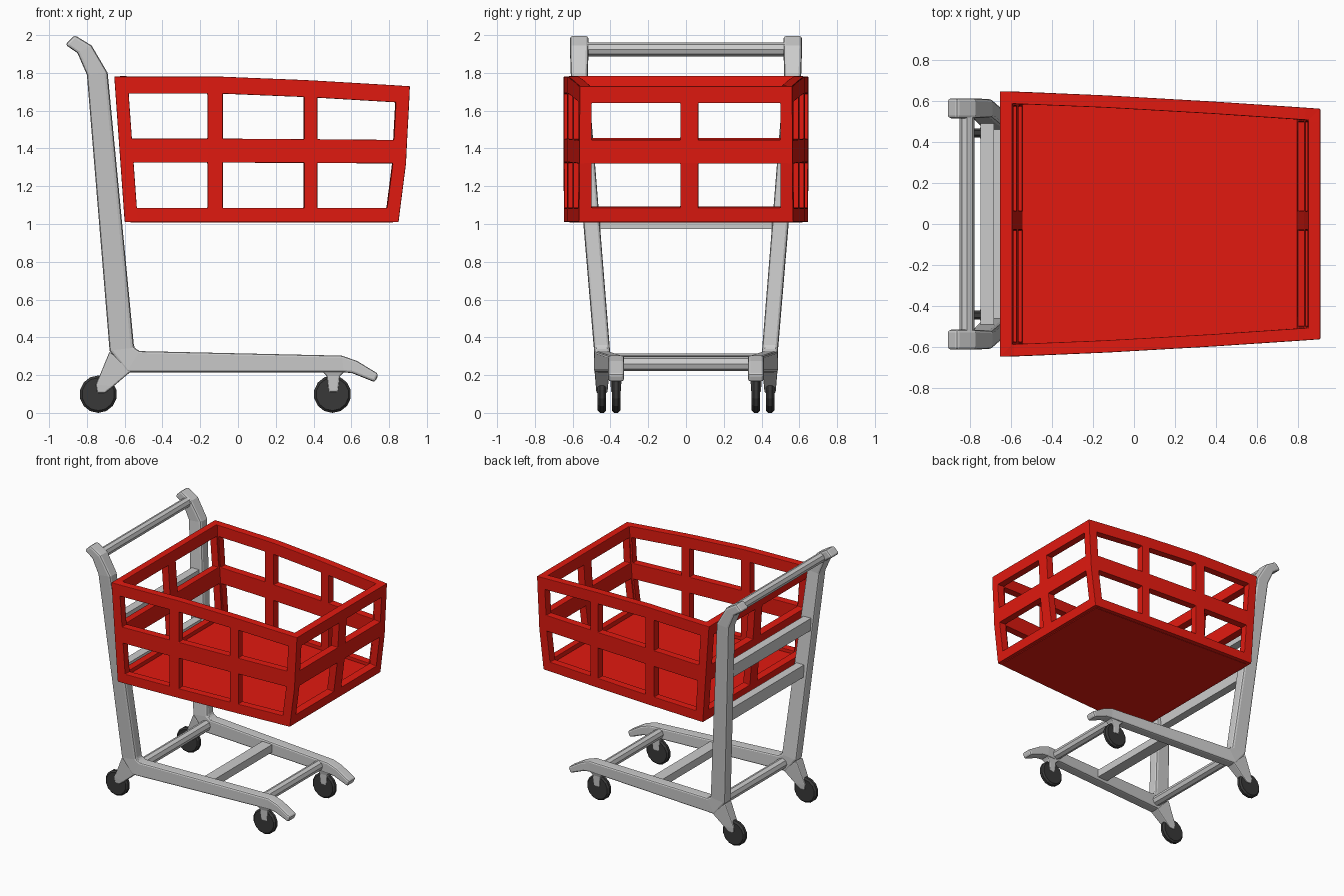
import bpy, bmesh, math

if "Cube" in bpy.data.objects:
    bpy.data.objects.remove(bpy.data.objects["Cube"])

def material(name, col):
    m = bpy.data.materials.new(name)
    m.diffuse_color = (*col, 1)
    m.use_nodes = True
    m.node_tree.nodes["Principled BSDF"].inputs["Base Color"].default_value = m.diffuse_color
    return m

RED = material("red_plastic", (0.76, 0.01, 0.005))
DARK = material("dark_rubber", (0.04, 0.04, 0.04))

def finish(bm, name, mat=None, bevel=0.012, segs=2, shell=0):
    bmesh.ops.recalc_face_normals(bm, faces=bm.faces[:])
    me = bpy.data.meshes.new(name)
    bm.to_mesh(me)
    bm.free()
    ob = bpy.data.objects.new(name, me)
    bpy.context.collection.objects.link(ob)
    if mat:
        me.materials.append(mat)
    if shell:
        s = ob.modifiers.new("shell", 'SOLIDIFY')
        s.thickness, s.offset, s.use_even_offset = shell, -1, True
    if bevel:
        b = ob.modifiers.new("bevel", 'BEVEL')
        b.width, b.segments, b.limit_method = bevel, segs, 'ANGLE'
        b.angle_limit = math.radians(35)
    return ob

def lerp(a, b, t):
    return a + (b - a) * max(0, min(1, t))

# ---- Basket walls: a ring of columns with window cells left open ----
def rear_x(z):
    return lerp(-0.60, -0.655, (z - 1.01) / 0.77)

def front_x(z):
    return lerp(0.85, 0.89, (z - 1.01) / 0.32) + lerp(0, 0.02, (z - 1.33) / 0.45)

def half_y(x):
    return 0.648 - 0.085 * max(0, (x + 0.65) / 1.56) ** 1.3

def drop(x):
    return 0.05 * max(0, (x + 0.1) / 1.0) ** 1.3

def ring(z, sag):
    xr, xf = rear_x(z), front_x(z)
    side = [xr, xr + 0.07, -0.16, -0.08, 0.35, 0.42, xf - 0.07]
    pts = [(x, -half_y(x)) for x in side]
    pts += [(xf, y) for y in (-half_y(xf), -0.5, -0.03, 0.065, 0.5)]
    pts += [(x, half_y(x)) for x in [xf] + side[:0:-1]]
    pts += [(xr, y) for y in (half_y(xr), 0.575, 0.065, -0.03, -0.575)]
    return [(x, y, z - sag * drop(x)) for x, y in pts]

bm = bmesh.new()
rows = [[bm.verts.new(p) for p in ring(z, sag)]
        for z, sag in ((1.01, 0), (1.085, 0), (1.325, 0.1), (1.452, 0.15), (1.69, 1), (1.78, 1))]
open_cols = [0, 1, 0, 1, 0, 1, 0] + [0, 1, 0, 1, 0]
n = len(rows[0])
for r in range(5):
    for c in range(n):
        if r in (1, 3) and open_cols[c % 12]:
            continue
        d = (c + 1) % n
        bm.faces.new((rows[r][c], rows[r][d], rows[r + 1][d], rows[r + 1][c]))
# make sure the shell grows inward
walls = finish(bm, "basket_walls", RED, 0.014, 2, 0.06)
f = walls.data.polygons[0]
if f.normal.y > 0:
    walls.data.flip_normals()

# ---- Basket floor ----
def floor_outline(z):
    i = 0.03
    a, b = rear_x(1.01) + i, front_x(1.01) - i
    return [(a, -half_y(a) + i, z), (b, -half_y(b) + i, z), (b, half_y(b) - i, z), (a, half_y(a) - i, z)]

bm = bmesh.new()
lo = [bm.verts.new(p) for p in floor_outline(1.008)]
hi = [bm.verts.new(p) for p in floor_outline(1.06)]
bm.faces.new(lo[::-1])
bm.faces.new(hi)
for i in range(4):
    j = (i + 1) % 4
    bm.faces.new((lo[i], lo[j], hi[j], hi[i]))
finish(bm, "basket_floor", RED, 0)

# ---- Side frames: uprights lean outward, rails converge forward ----
def frame_y(x, z):
    return lerp(0.445, 0.565, (z - 0.34) / 1.41) - lerp(0, 0.075, (x + 0.55) / 1.05)

def strip(name, pairs, widths, side, bevel=0.014):
    bm = bmesh.new()
    loops = []
    for (a, b), w in zip(pairs, widths):
        quad = [(a, -w), (b, -w), (b, w), (a, w)]
        loops.append([bm.verts.new((p[0], side * (frame_y(*p) + h / 2), p[1])) for p, h in quad])
    for p, q in zip(loops, loops[1:]):
        for i in range(4):
            j = (i + 1) % 4
            bm.faces.new((p[i], p[j], q[j], q[i]))
    bm.faces.new(loops[0])
    bm.faces.new(loops[-1][::-1])
    return finish(bm, name, None, bevel)

frame = [((-0.865, 2.0), (-0.915, 1.95)), ((-0.775, 1.945), (-0.85, 1.905)),
         ((-0.69, 1.80), (-0.80, 1.79)), ((-0.55, 0.345), (-0.68, 0.33)),
         ((-0.52, 0.327), (-0.59, 0.215)), ((0.55, 0.303), (0.56, 0.215)),
         ((0.63, 0.275), (0.605, 0.21)), ((0.745, 0.205), (0.725, 0.162))]
rear_leg = [((-0.68, 0.325), (-0.56, 0.225)), ((-0.752, 0.15), (-0.66, 0.14)),
            ((-0.745, 0.105), (-0.705, 0.105))]
front_leg = [((0.43, 0.235), (0.58, 0.235)), ((0.47, 0.195), (0.54, 0.195)),
             ((0.48, 0.11), (0.53, 0.11))]

def cylinder_y(name, x, y, z, rad, length, sides, mat=None, bevel=0.0):
    bpy.ops.mesh.primitive_cylinder_add(vertices=sides, radius=rad, depth=length, location=(x, y, z),
                                        rotation=(math.pi / 2, 0, 0))
    ob = bpy.context.object
    ob.name = name
    if mat:
        ob.data.materials.append(mat)
    if bevel:
        b = ob.modifiers.new("bevel", 'BEVEL')
        b.width, b.segments, b.limit_method = bevel, 1, 'ANGLE'
        b.angle_limit = math.radians(40)
    return ob

for side, tag in ((-1, "right"), (1, "left")):
    strip("side_frame_" + tag, frame, [0.098, 0.098, 0.09] + [0.084] * 5, side)
    strip("rear_leg_" + tag, rear_leg, [0.08, 0.065, 0.058], side, 0.008)
    strip("front_leg_" + tag, front_leg, [0.078, 0.058, 0.052], side, 0.008)
    for x, end, y in ((-0.74, "rear", 0.445), (0.50, "front", 0.37)):
        cylinder_y(f"{end}_wheel_{tag}", x, side * y, 0.099, 0.099, 0.045, 14, DARK, 0.012)

# ---- Cross bars ----
cylinder_y("handle_bar", -0.815, 0, 1.925, 0.037, 1.08, 8)
cylinder_y("rear_base_bar", -0.56, 0, 0.275, 0.04, 0.86, 8)
cylinder_y("front_base_bar", 0.47, 0, 0.26, 0.038, 0.72, 8)
for name, x, z, dx, dz, ly in (("lower_back_bar", -0.677, 1.022, 0.065, 0.095, 1.0),
                               ("upper_back_bar", -0.717, 1.39, 0.065, 0.095, 1.06),
                               ("middle_base_bar", 0.0, 0.27, 0.09, 0.06, 0.8)):
    bpy.ops.mesh.primitive_cube_add(size=1, location=(x, 0, z))
    ob = bpy.context.object
    ob.name = name
    ob.scale = (dx, ly, dz)
